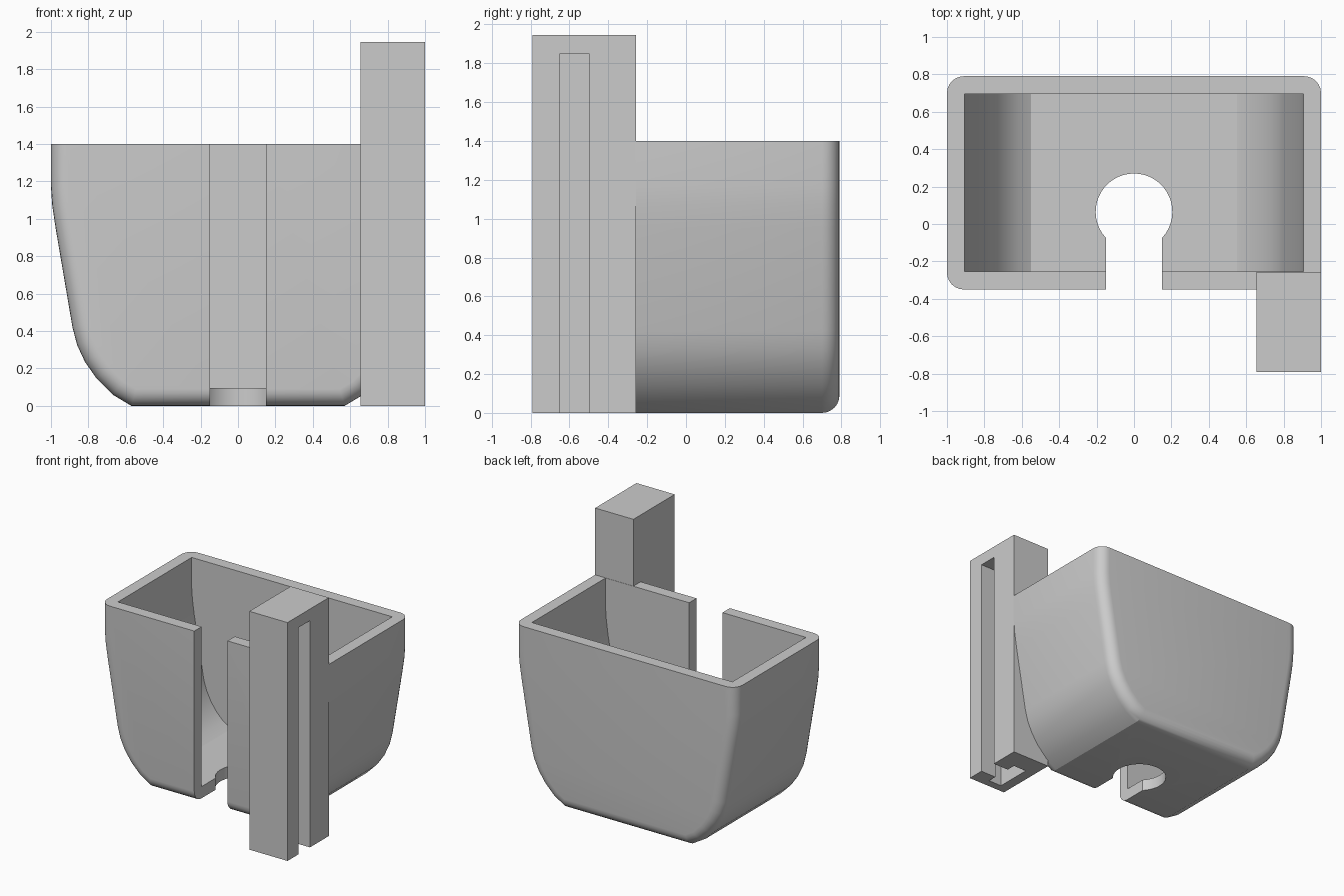
import bpy, bmesh, math

cube = bpy.data.objects.get("Cube")
if cube:
    bpy.data.objects.remove(cube, do_unlink=True)

grey = bpy.data.materials.new("plain grey")
grey.use_nodes = True
colour = (0.6, 0.6, 0.6, 1)
grey.diffuse_color = colour
grey.node_tree.nodes["Principled BSDF"].inputs["Base Color"].default_value = colour


def prism(name, points, axis, start, end, rounding=0):
    """Extrude an outline along y (outline in x, z) or z (outline in x, y)."""
    bm = bmesh.new()

    def place(p, d):
        return (p[0], d, p[1]) if axis == "y" else (p[0], p[1], d)

    low = [bm.verts.new(place(p, start)) for p in points]
    high = [bm.verts.new(place(p, end)) for p in points]
    caps = [bm.faces.new(low), bm.faces.new(high)]
    n = len(points)
    for i in range(n):
        j = (i + 1) % n
        bm.faces.new((low[i], low[j], high[j], high[i]))
    bmesh.ops.recalc_face_normals(bm, faces=bm.faces)
    if rounding:
        top = max(p[1] for p in points)
        rim = [e for f in caps for e in f.edges
               if min(v.co.z for v in e.verts) < top - 0.001]
        bmesh.ops.bevel(bm, geom=rim, offset=rounding, segments=6,
                        profile=0.5, affect="EDGES", clamp_overlap=True)
    mesh = bpy.data.meshes.new(name)
    bm.to_mesh(mesh)
    bm.free()
    mesh.materials.append(grey)
    obj = bpy.data.objects.new(name, mesh)
    bpy.context.collection.objects.link(obj)
    return obj


def box(name, x0, x1, y0, y1, z0, z1):
    return prism(name, [(x0, y0), (x1, y0), (x1, y1), (x0, y1)], "z", z0, z1)


def cut(obj, cutters):
    bpy.context.view_layer.objects.active = obj
    for cutter in cutters:
        cutter.hide_render = True
        mod = obj.modifiers.new("cut", "BOOLEAN")
        mod.operation = "DIFFERENCE"
        mod.solver = "EXACT"
        mod.object = cutter
        bpy.ops.object.modifier_apply(modifier=mod.name)
        bpy.data.objects.remove(cutter, do_unlink=True)


def mirrored(half):
    return half + [(-x, z) for x, z in reversed(half)]


# Cup: tapered outline with rounded front and back edges
outer = [(1, 1.4), (1, 1.17), (0.993, 1.07), (0.975, 0.95), (0.885, 0.42),
         (0.86, 0.325), (0.818, 0.235), (0.755, 0.145), (0.67, 0.06), (0.57, 0)]
inner = [(0.905, 1.5), (0.905, 1.16), (0.898, 1.06), (0.882, 0.94), (0.795, 0.43),
         (0.77, 0.35), (0.73, 0.27), (0.68, 0.2), (0.62, 0.14), (0.55, 0.095)]
cup = prism("cup", mirrored(outer), "y", -0.35, 0.79, rounding=0.09)
hollow = prism("hollow", mirrored(inner), "y", -0.255, 0.695)

# Keyhole: round hole in the floor joined to a slit up the front wall
radius, centre, half_slit = 0.205, 0.065, 0.15
a = math.asin(half_slit / radius)
sweep = 2 * math.pi - 2 * a
keyhole = [(half_slit, -0.5)]
for i in range(33):
    t = -math.pi / 2 + a + sweep * i / 32
    keyhole.append((radius * math.cos(t), centre + radius * math.sin(t)))
keyhole.append((-half_slit, -0.5))
cut(cup, [hollow, prism("keyhole", keyhole, "z", -0.1, 1.5)])

# Mounting post with a T-shaped channel open at the side and bottom
post = box("mounting_post", 0.655, 1, -0.79, -0.257, 0, 1.945)
slot = [(1.1, -0.65), (1.1, -0.5), (0.86, -0.5), (0.86, -0.425),
        (0.74, -0.425), (0.74, -0.725), (0.86, -0.725), (0.86, -0.65)]
cut(post, [prism("slot", slot, "z", -0.1, 1.85)])

# Soft shading on curves, crisp edges elsewhere
bpy.ops.object.select_all(action="DESELECT")
for obj in (cup, post):
    obj.select_set(True)
bpy.context.view_layer.objects.active = cup
bpy.ops.object.shade_smooth_by_angle(angle=math.radians(28))
